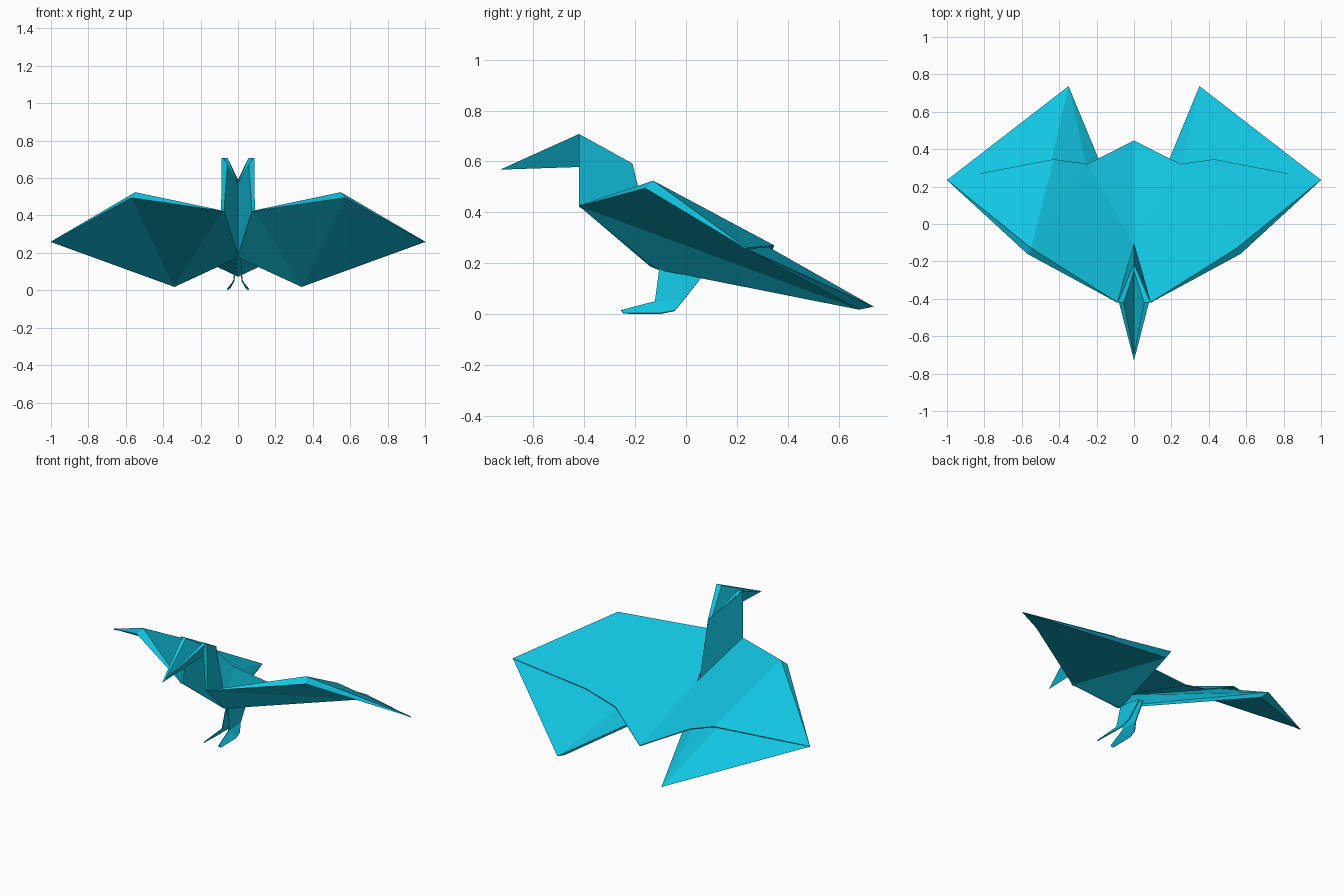
import bpy, bmesh

if "Cube" in bpy.data.objects:
    bpy.data.objects.remove(bpy.data.objects["Cube"])

paper = bpy.data.materials.new("cyan_paper")
paper.diffuse_color = (0.006, 0.56, 0.76, 1)
paper.use_nodes = True
paper.node_tree.nodes["Principled BSDF"].inputs["Base Color"].default_value = paper.diffuse_color


def sheet(name, points, faces, thickness=0.0):
    """Folded paper panel for the +x side, mirrored to the other side."""
    bm = bmesh.new()
    verts = {k: bm.verts.new(co) for k, co in points.items()}
    for f in faces:
        bm.faces.new([verts[k] for k in f.split()])
    bmesh.ops.recalc_face_normals(bm, faces=bm.faces)
    mesh = bpy.data.meshes.new(name)
    bm.to_mesh(mesh)
    bm.free()
    mesh.materials.append(paper)
    obj = bpy.data.objects.new(name, mesh)
    bpy.context.collection.objects.link(obj)
    mirror = obj.modifiers.new("mirror", 'MIRROR')
    mirror.merge_threshold = 0.0005
    if thickness:
        solid = obj.modifiers.new("paper_thickness", 'SOLIDIFY')
        solid.thickness = thickness
        solid.offset = 0
    return obj


# Shared fold points
neck_base = (0.09, -0.42, 0.425)
keel = (0, -0.11, 0.175)
ridge = (0.55, -0.13, 0.522)
ridge_low = (0.57, -0.16, 0.495)
wing_tip = (1.0, 0.235, 0.258)

# Lower wings: underside fan, leading-edge fold and inner layer, closed at the rear
sheet("lower_wing", {
    "n": neck_base, "k": keel, "k2": (0, -0.11, 0.187),
    "m": ridge, "m2": ridge_low, "t": wing_tip,
    "l": (0.34, 0.68, 0.018), "l2": (0.35, 0.737, 0.03),
}, ["k n l", "n m2 l", "m2 t l",        # underside
    "n m m2", "m t m2",                 # leading edge
    "k2 l2 n", "n l2 m", "m l2 t",      # inner layer
    "k l l2", "k l2 k2", "t l2 l", "n k k2"])

# Upper back sheet with centre valley and wing ridge creases
sheet("back_sheet", {
    "n": neck_base, "k": (0, -0.11, 0.255), "b": (0, 0.445, 0.075),
    "c": (0.25, 0.32, 0.195), "d": (0.43, 0.345, 0.268),
    "m": ridge, "t": wing_tip,
}, ["n k c", "k b c", "n c m", "m c d", "m d t"], 0.006)

# Neck: V-shaped, open at the front, with a thick folded upper rim
sheet("neck", {
    "n": neck_base, "k": keel,
    "p": (0.088, -0.42, 0.708), "r": (0, -0.21, 0.592),
    "n2": (0.075, -0.42, 0.425), "p2": (0.055, -0.42, 0.706),
    "r2": (0, -0.25, 0.585), "k2": (0, -0.14, 0.187),
}, ["n p r k", "p p2 r2 r", "n n2 p2 p", "n2 k2 r2 p2", "n k k2 n2"])

# Beak: V trough, open at the top, folded forward out of the neck
sheet("beak", {
    "p": (0.08, -0.42, 0.708), "p2": (0.055, -0.42, 0.706),
    "tip": (0, -0.73, 0.568), "tip2": (0, -0.70, 0.575),
    "r": (0, -0.22, 0.585), "r2": (0, -0.25, 0.592),
}, ["p tip r", "p2 r2 tip2", "p p2 tip2 tip", "p r r2 p2"])

# Legs: flat shank bending outward into a pointed foot
sheet("leg", {
    "a": (0.006, -0.105, 0.18), "b": (0.012, 0.065, 0.15),
    "c": (0.022, -0.01, 0.055), "d": (0.022, -0.122, 0.05),
    "e": (0.042, -0.045, 0.014), "f": (0.055, -0.10, 0.003),
    "g": (0.058, -0.245, 0.004), "h": (0.046, -0.255, 0.015),
}, ["a b c d", "d c e f", "d f g h"], 0.006)
